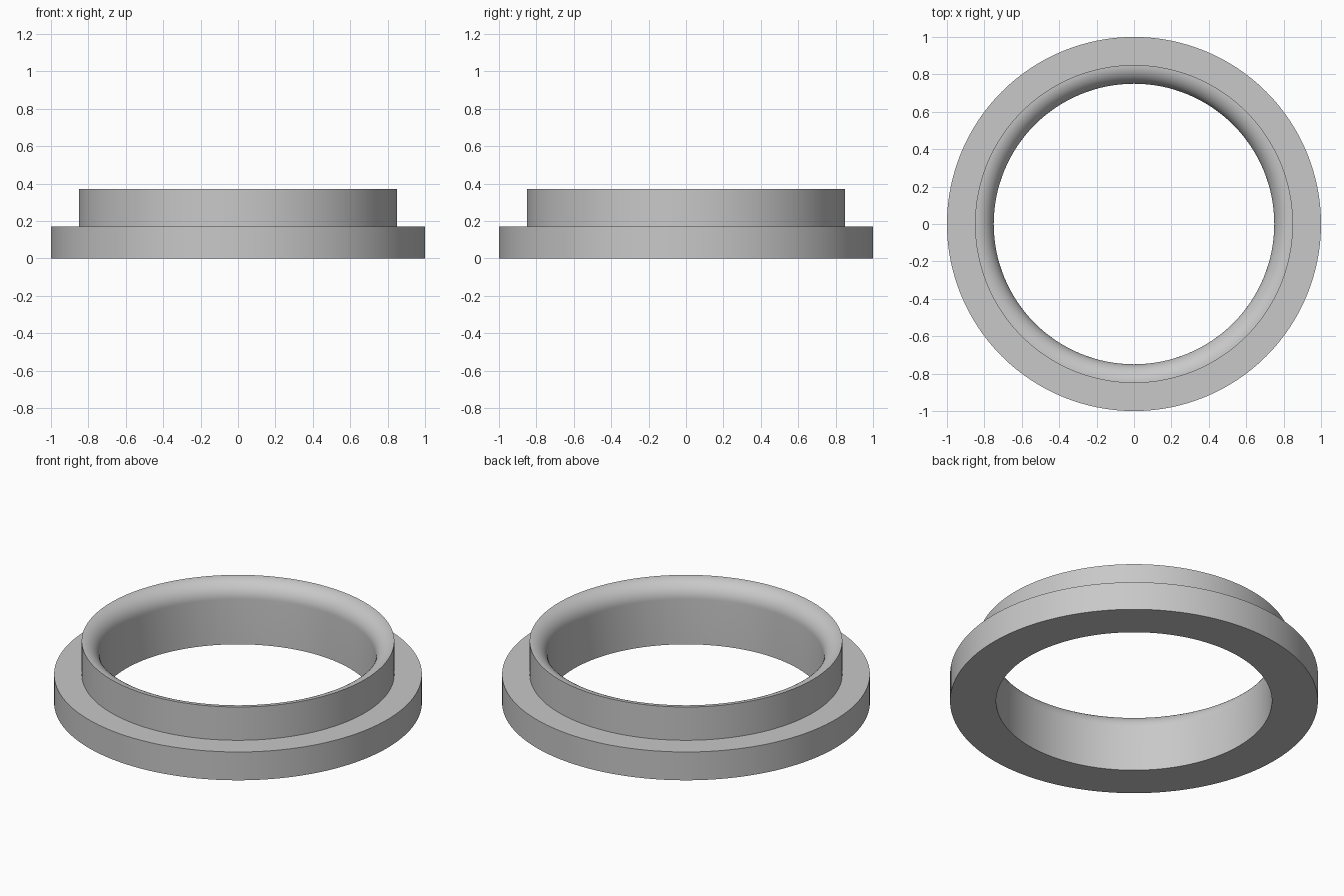
import bpy
import bmesh
from math import cos, sin, pi, radians

cube = bpy.data.objects.get("Cube")
if cube:
    bpy.data.objects.remove(cube, do_unlink=True)

SEGMENTS = 128
FLANGE_R, COLLAR_R, BORE_R = 1.0, 0.85, 0.75
FLANGE_H, TOP = 0.17, 0.37
ROUND = COLLAR_R - BORE_R
ROUND_STEPS = 12

grey = bpy.data.materials.new("plain grey")
grey.use_nodes = True
colour = (0.58, 0.58, 0.58, 1)
grey.diffuse_color = colour
grey.node_tree.nodes["Principled BSDF"].inputs["Base Color"].default_value = colour

# Cross-section: flange, collar, then the rounded lip running into the bore
profile = [(BORE_R, 0), (FLANGE_R, 0), (FLANGE_R, FLANGE_H), (COLLAR_R, FLANGE_H)]
for i in range(ROUND_STEPS + 1):
    a = pi / 2 * (1 + i / ROUND_STEPS)
    profile.append((COLLAR_R + ROUND * cos(a), TOP - ROUND + ROUND * sin(a)))

# Revolve the closed cross-section around z
bm = bmesh.new()
rings = []
for s in range(SEGMENTS):
    t = 2 * pi * s / SEGMENTS
    rings.append([bm.verts.new((r * cos(t), r * sin(t), z)) for r, z in profile])
n = len(profile)
for s, ring in enumerate(rings):
    after = rings[(s + 1) % SEGMENTS]
    for i in range(n):
        j = (i + 1) % n
        bm.faces.new((ring[i], after[i], after[j], ring[j]))
bmesh.ops.recalc_face_normals(bm, faces=bm.faces)

mesh = bpy.data.meshes.new("flanged_ring")
bm.to_mesh(mesh)
bm.free()
mesh.materials.append(grey)
ring_obj = bpy.data.objects.new("flanged_ring", mesh)
bpy.context.collection.objects.link(ring_obj)

# Smooth round surfaces, sharp rims
bpy.ops.object.select_all(action='DESELECT')
ring_obj.select_set(True)
bpy.context.view_layer.objects.active = ring_obj
bpy.ops.object.shade_smooth_by_angle(angle=radians(30))
